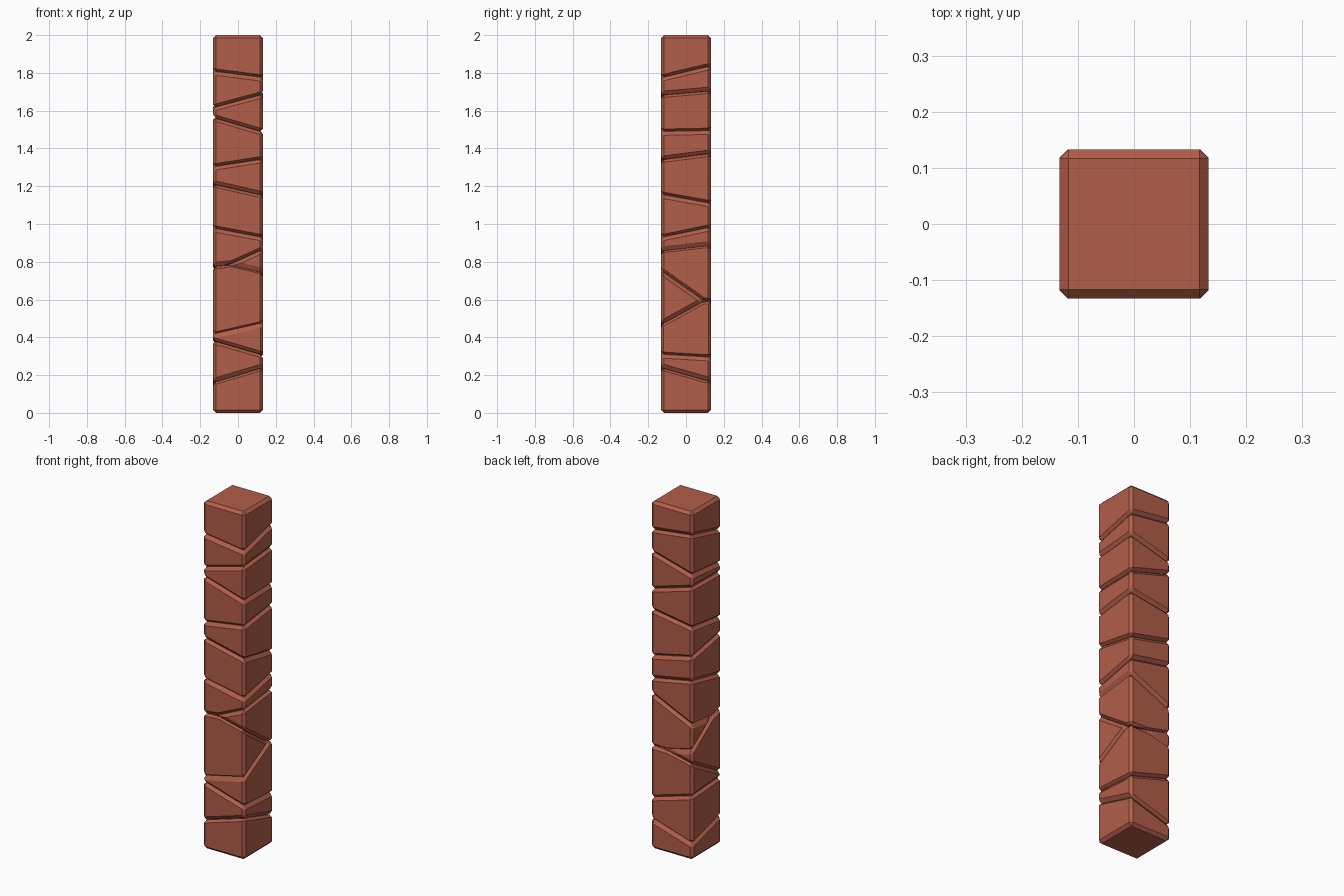
import bpy, bmesh
from mathutils import Vector

if "Cube" in bpy.data.objects:
    bpy.data.objects.remove(bpy.data.objects["Cube"])

W = 0.133      # half width of the column
H = 2.0
CH = 0.016     # chamfer
DROP = 0.006   # readings were taken at the upper lip of each groove

clay = bpy.data.materials.new("terracotta")
clay.diffuse_color = (0.445, 0.112, 0.067, 1)
clay.use_nodes = True
clay.node_tree.nodes["Principled BSDF"].inputs["Base Color"].default_value = clay.diffuse_color

# Cracks: height at front-left, front-right and back-right corner
cracks = {
    "A": (1.812, 1.778, 1.842),
    "B": (1.62, 1.692, 1.715),
    "C": (1.57, 1.492, 1.497),
    "D": (1.307, 1.348, 1.382),
    "E": (1.22, 1.16, 1.112),
    "F": (0.982, 0.932, 0.987),
    "G": (0.75, 0.87, 0.90),
    "H": (0.82, 0.757, 0.57),
    "I": (0.415, 0.475, 0.622),
    "J": (0.39, 0.313, 0.297),
    "K": (0.17, 0.25, 0.175),
}


def mean(p, q):
    return tuple((s + t) / 2 for s, t in zip(cracks[p], cracks[q]))


# Where two cracks merge, a shared crack continues between them
cracks["GH"] = mean("G", "H")
cracks["HI"] = mean("H", "I")


def cut(bm, key, keep_above):
    a, b, c = cracks[key]
    co = Vector((0, 0, (a + c) / 2 - DROP + (0.0008 if keep_above else -0.0008)))
    no = Vector((-(b - a) / (2 * W), -(c - b) / (2 * W), 1)).normalized()
    bmesh.ops.bisect_plane(bm, geom=bm.verts[:] + bm.edges[:] + bm.faces[:],
                           dist=1e-6, plane_co=co, plane_no=no,
                           clear_inner=keep_above, clear_outer=not keep_above)
    rim = [e for e in bm.edges if e.is_boundary]
    if rim:
        bmesh.ops.holes_fill(bm, edges=rim, sides=0)


def block(name, below, above):
    bm = bmesh.new()
    bmesh.ops.create_cube(bm, size=1)
    for v in bm.verts:
        v.co = Vector((v.co.x * 2 * W, v.co.y * 2 * W, (v.co.z + 0.5) * H))
    for k in below:
        cut(bm, k, False)
    for k in above:
        cut(bm, k, True)
    bmesh.ops.remove_doubles(bm, verts=bm.verts[:], dist=1e-5)
    bmesh.ops.recalc_face_normals(bm, faces=bm.faces[:])
    # Flat chamfer on every edge
    bmesh.ops.bevel(bm, geom=bm.edges[:], offset=CH, offset_type='OFFSET',
                    segments=1, profile=0.5, affect='EDGES', clamp_overlap=True)
    me = bpy.data.meshes.new(name)
    bm.to_mesh(me)
    bm.free()
    me.materials.append(clay)
    bpy.context.collection.objects.link(bpy.data.objects.new(name, me))


# Stone blocks from top to bottom: cracks above them, cracks below them
layout = [
    ([], ["A"]), (["A"], ["B"]), (["B"], ["C"]), (["C"], ["D"]),
    (["D"], ["E"]), (["E"], ["F"]),
    (["F"], ["G", "GH"]),
    (["G"], ["H", "HI"]),
    (["H", "GH"], ["I"]),
    (["I", "HI"], ["J"]),
    (["J"], ["K"]), (["K"], []),
]
for i, (below, above) in enumerate(layout):
    block("column_block_%02d" % (i + 1), below, above)
